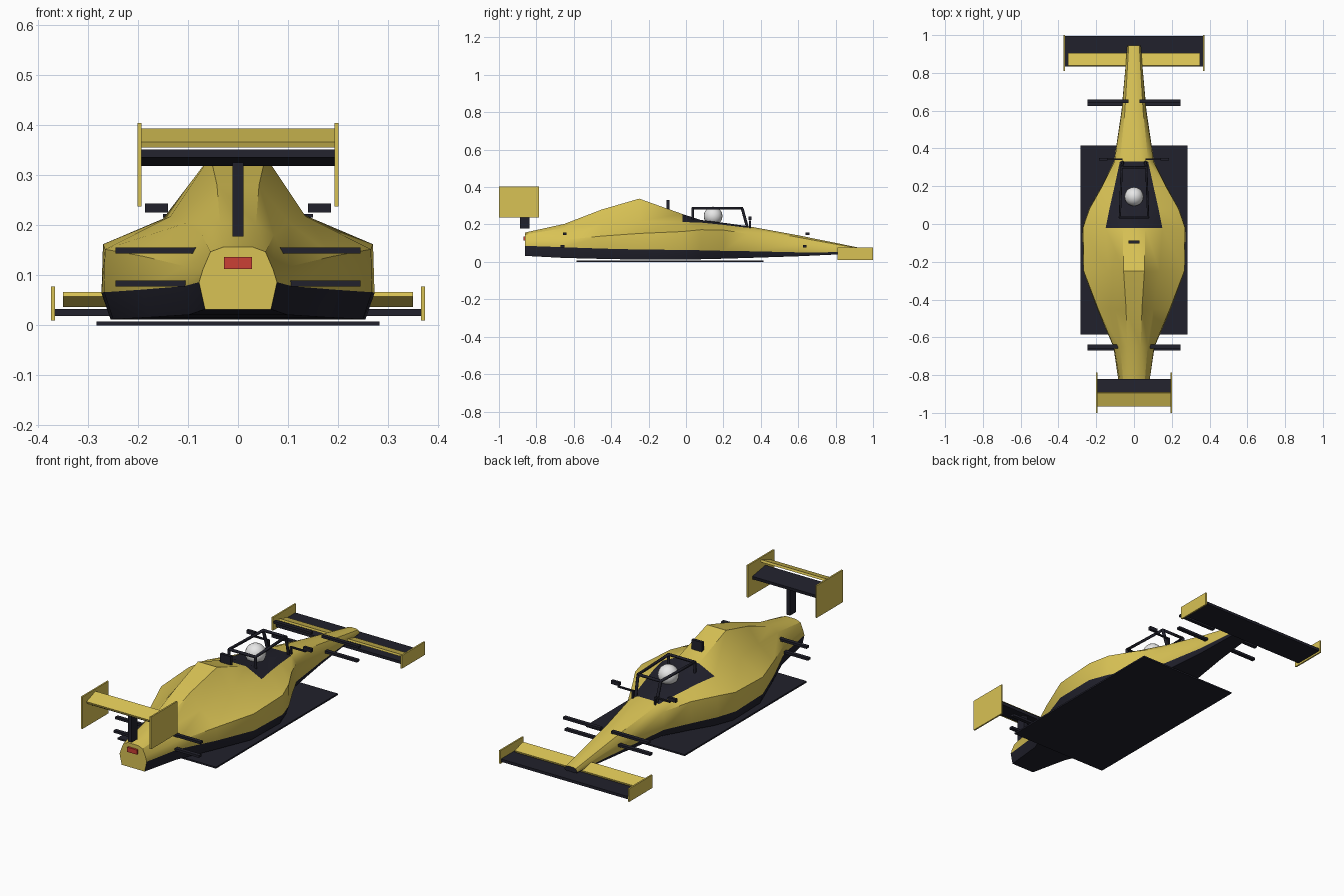
import bpy, bmesh, math
from mathutils import Vector

if "Cube" in bpy.data.objects:
    bpy.data.objects.remove(bpy.data.objects["Cube"])


def material(name, r, g, b):
    m = bpy.data.materials.new(name)
    m.use_nodes = True
    m.diffuse_color = (r, g, b, 1)
    m.node_tree.nodes["Principled BSDF"].inputs["Base Color"].default_value = (r, g, b, 1)
    return m


YELLOW = material("yellow_paint", .69, .54, .09)
BLACK = material("dark_carbon", .015, .015, .025)
RED = material("red_light", .6, .05, .035)
WHITE = material("white_helmet", .8, .8, .8)


def finish(name, bm, *mats):
    bmesh.ops.recalc_face_normals(bm, faces=bm.faces)
    mesh = bpy.data.meshes.new(name)
    bm.to_mesh(mesh)
    bm.free()
    for m in mats:
        mesh.materials.append(m)
    ob = bpy.data.objects.new(name, mesh)
    bpy.context.collection.objects.link(ob)
    return ob


def smooth(ob, angle):
    bpy.ops.object.select_all(action="DESELECT")
    ob.select_set(True)
    bpy.context.view_layer.objects.active = ob
    bpy.ops.object.shade_smooth_by_angle(angle=math.radians(angle))


def box(name, mat, xs, ys, zs, tilt=0):
    """Box between limits; tilt is in degrees about the x axis."""
    bm = bmesh.new()
    bmesh.ops.create_cube(bm, size=1)
    lim = (xs, ys, zs)
    for v in bm.verts:
        v.co = Vector([(l[1] - l[0]) * c for l, c in zip(lim, v.co)])
    ob = finish(name, bm, mat)
    ob.location = [sum(l) / 2 for l in lim]
    ob.rotation_euler.x = math.radians(tilt)
    return ob


def pair(name, mat, xs, ys, zs):
    box("left_" + name, mat, xs, ys, zs)
    box("right_" + name, mat, (-xs[1], -xs[0]), ys, zs)


def tube(name, points, radius, cyclic=False):
    curve = bpy.data.curves.new(name, "CURVE")
    curve.dimensions = "3D"
    curve.bevel_depth = radius
    curve.bevel_resolution = 1
    curve.use_fill_caps = True
    s = curve.splines.new("POLY")
    s.points.add(len(points) - 1)
    for p, co in zip(s.points, points):
        p.co = (*co, 1)
    s.use_cyclic_u = cyclic
    curve.materials.append(BLACK)
    ob = bpy.data.objects.new(name, curve)
    bpy.context.collection.objects.link(ob)


# Body sections in thousandths: y, then half-profile (width, height) pairs:
# bottom edge, colour split, side crease, shoulder, top edge
SECTIONS = [
    (-860, 66, 32, 78, 86, 70, 112, 55, 147, 28, 157),
    (-650, 98, 21, 109, 78, 106, 118, 72, 180, 36, 203),
    (-450, 175, 16, 195, 71, 190, 138, 102, 205, 42, 280),
    (-250, 250, 12, 268, 66, 266, 152, 135, 218, 55, 338),
    (-20, 255, 12, 273, 64, 270, 162, 150, 213, 60, 256),
    (80, 220, 14, 238, 62, 236, 172, 130, 210, 60, 224),
    (200, 155, 17, 172, 59, 168, 170, 103, 198, 55, 209),
    (330, 92, 21, 106, 57, 104, 150, 75, 182, 42, 191),
    (600, 58, 30, 66, 51, 64, 95, 48, 131, 24, 142),
    (945, 31, 46, 35, 52, 35, 58, 28, 68, 14, 72),
]
bm = bmesh.new()
rings = []
for y, *half in SECTIONS:
    pts = list(zip(half[::2], half[1::2]))
    pts = pts + [(-w, z) for w, z in reversed(pts)]
    rings.append([bm.verts.new((w / 1000, y / 1000, z / 1000)) for w, z in pts])
count = len(rings[0])
for r, (a, b) in enumerate(zip(rings, rings[1:])):
    for i in range(count):
        j = (i + 1) % count
        f = bm.faces.new((a[i], a[j], b[j], b[i]))
        underside = i in (0, 8, 9)
        cockpit = -21 <= SECTIONS[r][0] < 330 and i in (3, 4, 5)
        f.material_index = int(underside or cockpit)
bm.faces.new(rings[0])
bm.faces.new(rings[-1]).material_index = 1
body = finish("body", bm, YELLOW, BLACK)
smooth(body, 35)

# Floor and tail light
box("floor", BLACK, (-.283, .283), (-.585, .415), (0, .008))
box("tail_light", RED, (-.028, .028), (-.87, -.855), (.113, .137))

# Front wing
box("front_wing_plane", BLACK, (-.367, .367), (.835, .995), (.019, .033))
box("front_wing_flap", YELLOW, (-.35, .35), (.835, .905), (.047, .057), -17)
pair("front_endplate", YELLOW, (.366, .374), (.81, 1), (.01, .078))

# Rear wing
box("rear_wing_plane", BLACK, (-.195, .195), (-.93, -.82), (.327, .343), -9)
box("rear_wing_flap", YELLOW, (-.195, .195), (-.967, -.889), (.368, .38), 20)
pair("rear_endplate", YELLOW, (.193, .201), (-1, -.785), (.237, .404))
box("rear_wing_pylon", BLACK, (-.011, .011), (-.888, -.838), (.178, .325))

# Suspension arms
for end, upper, lower in (("front", .65, .635), ("rear", -.648, -.66)):
    for level, y, z in (("upper", upper, .15), ("lower", lower, .084)):
        pair(end + "_" + level + "_arm", BLACK, (.03, .245),
             (y - .01, y + .01), (z - .006, z + .006))

# Mirrors on short stalks
pair("mirror", BLACK, (.14, .186), (.335, .35), (.225, .243))
pair("mirror_stalk", BLACK, (.06, .15), (.338, .348), (.215, .222))
pair("mirror_post", BLACK, (.06, .068), (.338, .348), (.165, .222))

# Camera pod behind the cockpit
box("camera_pod", BLACK, (-.03, .03), (-.104, -.088), (.27, .33))

# Cockpit guard: top loop, rear uprights and front struts
tube("guard_loop", [(-.075, .035, .287), (.075, .035, .287),
                    (.065, .3, .287), (-.065, .3, .287)], .008, True)
for side, s in (("left", 1), ("right", -1)):
    tube(side + "_guard_upright", [(s * .075, .035, .287), (s * .075, .035, .21)], .008)
    tube(side + "_guard_strut", [(s * .065, .3, .287), (s * .06, .328, .185)], .008)

# Driver helmet
bm = bmesh.new()
bmesh.ops.create_uvsphere(bm, u_segments=20, v_segments=12, radius=.05)
helmet = finish("helmet", bm, WHITE)
helmet.location = (0, .145, .245)
smooth(helmet, 60)
